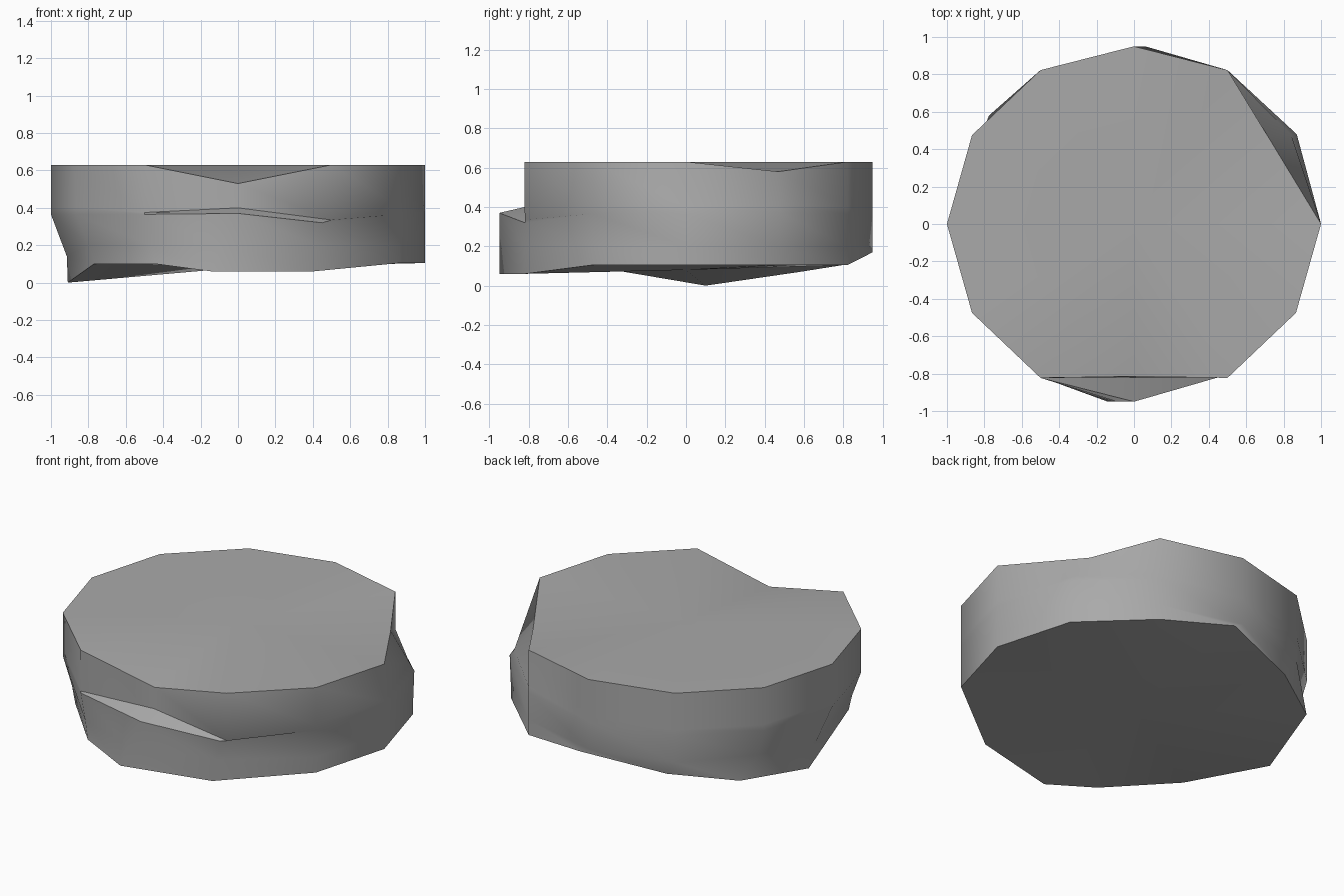
import bpy, bmesh, math

cube = bpy.data.objects.get("Cube")
if cube:
    bpy.data.objects.remove(cube, do_unlink=True)

# Single stone colour
stone = bpy.data.materials.new("stone_grey")
stone.use_nodes = True
grey = (0.4, 0.4, 0.4, 1)
stone.diffuse_color = grey
stone.node_tree.nodes["Principled BSDF"].inputs["Base Color"].default_value = grey

SIDES = 12


def ring(bm, z, changes):
    """Twelve-sided ring at height z, with some corners moved."""
    verts = []
    for i in range(SIDES):
        a = math.tau * i / SIDES
        place = (math.cos(a), 0.95 * math.sin(a), z)
        verts.append(bm.verts.new(changes.get(i, place)))
    return verts


def fan(bm, outline, centre):
    """Close a ring with triangles that meet in one point."""
    hub = bm.verts.new(centre)
    for i in range(SIDES):
        bm.faces.new((outline[i - 1], outline[i], hub))


bm = bmesh.new()

# Top edge, dipping at two worn corners
top = ring(bm, 0.63, {1: (0.715, 0.47, 0.58), 9: (0, -0.815, 0.53)})
# Back of the front ledge
ledge = ring(bm, 0.4, {1: (0.84, 0.478, 0.41), 8: (-0.5, -0.82, 0.375),
                       9: (0, -0.82, 0.4), 10: (0.5, -0.82, 0.335)})
# Widest line
middle = ring(bm, 0.365, {1: (0.87, 0.48, 0.37), 9: (0, -0.95, 0.37),
                          10: (0.45, -0.82, 0.32)})
# Lower edge, drawing in above the foot
lower = ring(bm, 0.2, {5: (-0.82, 0.47, 0.2), 6: (-0.915, 0.04, 0.14),
                       7: (-0.8, -0.48, 0.2), 8: (-0.47, -0.82, 0.2),
                       9: (-0.09, -0.95, 0.2), 10: (0.43, -0.82, 0.2)})
# Uneven underside outline with one low foot
base = ring(bm, 0.105, {
    3: (0.06, 0.95, 0.17), 4: (-0.43, 0.8, 0.105), 5: (-0.775, 0.58, 0.07),
    6: (-0.91, 0.1, 0), 7: (-0.77, -0.49, 0.1), 8: (-0.44, -0.84, 0.1),
    9: (-0.14, -0.95, 0.06), 10: (0.4, -0.82, 0.06)})

# Side walls
rings = [top, ledge, middle, lower, base]
for up, down in zip(rings, rings[1:]):
    for i in range(SIDES):
        j = (i + 1) % SIDES
        bm.faces.new((up[i], down[i], down[j], up[j]))

# Top and underside
fan(bm, top, (0, 0, 0.63))
fan(bm, base, (0, 0, 0.08))

bmesh.ops.recalc_face_normals(bm, faces=bm.faces)
mesh = bpy.data.meshes.new("flat_stone")
bm.to_mesh(mesh)
bm.free()
mesh.materials.append(stone)

rock = bpy.data.objects.new("flat_stone", mesh)
bpy.context.collection.objects.link(rock)
bpy.ops.object.select_all(action='DESELECT')
rock.select_set(True)
bpy.context.view_layer.objects.active = rock
bpy.ops.object.shade_smooth_by_angle(angle=math.radians(50))
